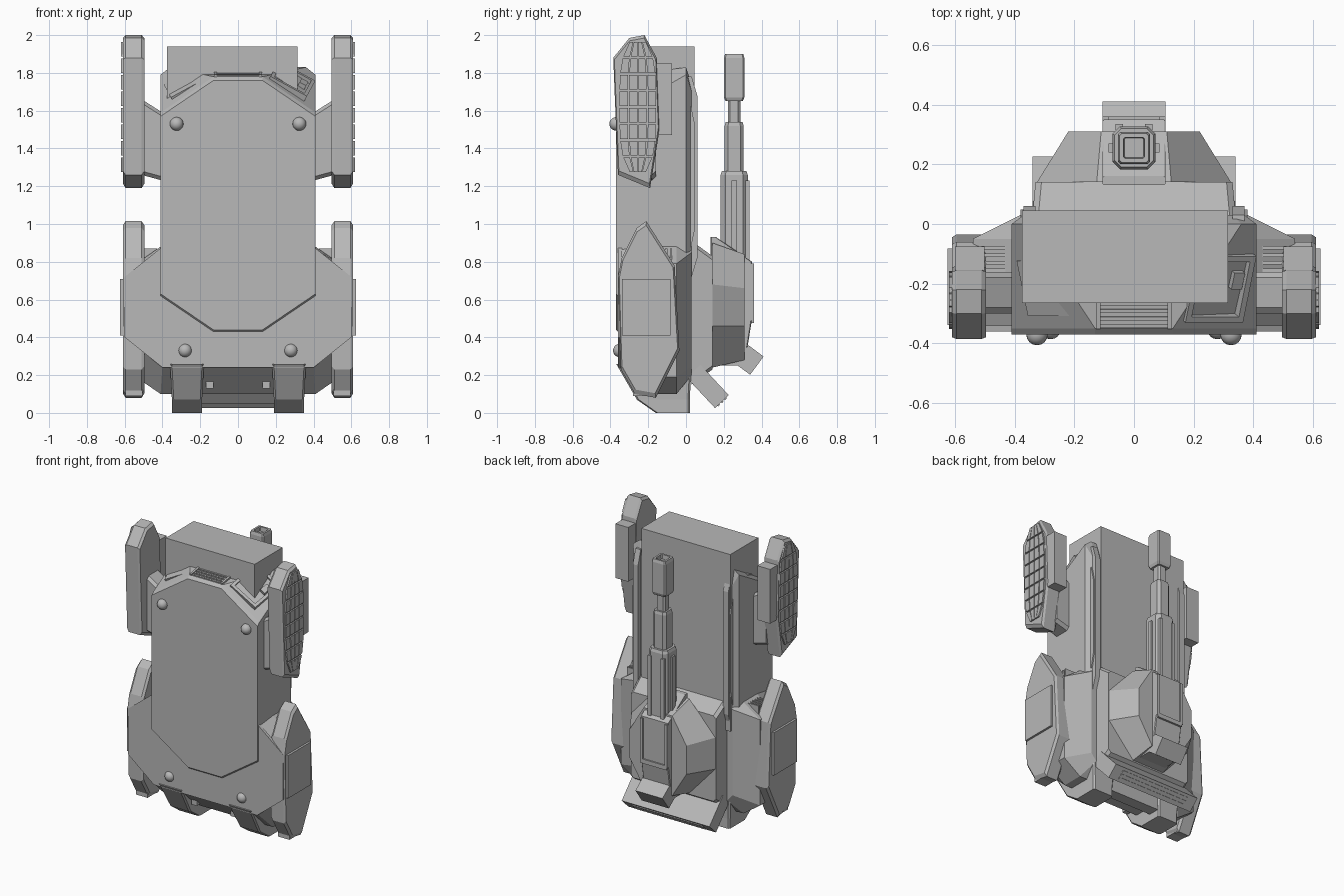
import bpy, bmesh
from mathutils import Matrix, Euler

if "Cube" in bpy.data.objects:
    bpy.data.objects.remove(bpy.data.objects["Cube"])

grey = bpy.data.materials.new("plain grey")
grey.use_nodes = True
colour = (.48, .48, .48, 1)
grey.diffuse_color = colour
grey.node_tree.nodes["Principled BSDF"].inputs["Base Color"].default_value = colour

FLOOR, DECK = -.37, .03
GUN_Y = .255


def finish(name, bm, mirror=False):
    bmesh.ops.recalc_face_normals(bm, faces=bm.faces)
    mesh = bpy.data.meshes.new(name)
    bm.to_mesh(mesh)
    bm.free()
    mesh.materials.append(grey)
    part = bpy.data.objects.new(name, mesh)
    bpy.context.collection.objects.link(part)
    if mirror:
        part.modifiers.new("mirror", 'MIRROR')


def add_loft(bm, rings):
    loops = [[bm.verts.new(point) for point in ring] for ring in rings]
    for low, high in zip(loops, loops[1:]):
        for i in range(len(low)):
            bm.faces.new((low[i - 1], low[i], high[i], high[i - 1]))
    bm.faces.new(loops[0])
    bm.faces.new(loops[-1])


def loft(name, rings, mirror=False):
    bm = bmesh.new()
    add_loft(bm, rings)
    finish(name, bm, mirror)


def chamfer(centre, half, cut):
    """Rectangle with its four corners cut off, as eight flat points."""
    (u, v), (a, b), (c, d) = centre, half, cut
    quarter = [(a - c, b), (a, b - d)]
    right = quarter + [(p, -q) for p, q in reversed(quarter)]
    left = [(-p, q) for p, q in reversed(right)]
    return [(u + p, v + q) for p, q in right + left]


def shrink(outline, scale):
    u = sum(p for p, q in outline) / len(outline)
    v = sum(q for p, q in outline) / len(outline)
    return [(u + (p - u) * scale, v + (q - v) * scale) for p, q in outline]


def facing_x(x, outline):
    return [(x, u, v) for u, v in outline]


def facing_y(y, outline):
    return [(u, y, v) for u, v in outline]


def facing_z(z, outline):
    return [(u, v, z) for u, v in outline]


def pose(centre, pitch=0, roll=0):
    return Matrix.Translation(centre) @ Euler((pitch, roll, 0)).to_matrix().to_4x4()


def boxes(name, items, place=Matrix(), mirror=False):
    bm = bmesh.new()
    for centre, size in items:
        shape = Matrix.Translation(centre) @ Matrix.Diagonal((*size, 1))
        bmesh.ops.create_cube(bm, size=1, matrix=place @ shape)
    finish(name, bm, mirror)


def box(name, centre, size, pitch=0, roll=0, mirror=False):
    boxes(name, [((0, 0, 0), size)], pose(centre, pitch, roll), mirror)


# Forward hull with a sloped nose, and the off-centre block on its deck
middle = (0, 1.1)
loft("hull_front", [
    facing_y(FLOOR, chamfer(middle, (.41, .66), (.28, .19))),
    facing_y(FLOOR + .02, chamfer(middle, (.41, .68), (.28, .19))),
    facing_y(DECK - .03, chamfer(middle, (.41, .73), (.05, .04))),
    facing_y(DECK, chamfer(middle, (.37, .64), (.04, .04)))])
box("front_block", (-.03, -.11, 1.32), (.69, .31, 1.24))

# Wide rear hull: floor wings, then a body with sloped fenders
wing = chamfer((0, .56), (.6, .32), (.2, .16))
loft("floor_wings", [facing_y(FLOOR + .01, wing), facing_y(FLOOR + .03, wing)])
body = chamfer((0, .49), (.54, .39), (.13, .09))
loft("rear_body", [
    facing_y(FLOOR + .01, chamfer((0, .56), (.5, .31), (.1, .15))),
    facing_y(-.2, body),
    facing_y(-.05, body),
    facing_y(DECK, chamfer((0, .55), (.38, .35), (.04, .05)))])

# Rear feet with ribs, and the recessed plate between them
loft("rear_foot", [
    facing_z(0, chamfer((.27, -.07), (.08, .09), (.01, .01))),
    facing_z(.07, chamfer((.27, -.12), (.08, .14), (.01, .01))),
    facing_z(.26, chamfer((.27, -.17), (.09, .2), (.01, .01)))], mirror=True)
boxes("foot_ribs", [((.27, -.11 - i / 50, .02 + i / 50), (.15, .14, .01)) for i in range(3)],
      mirror=True)
loft("rear_recess", [
    facing_z(.05, chamfer((0, -.03), (.2, .04), (.01, .01))),
    facing_z(.26, chamfer((0, -.12), (.2, .13), (.01, .01)))])
box("rear_piston", (.15, -.25, .18), (.04, .04, .1), mirror=True)

# Round bolts on the floor
for name, x, y, z in (("upper_bolt", .325, FLOOR, 1.53), ("lower_bolt", .28, FLOOR + .02, .33)):
    bm = bmesh.new()
    bmesh.ops.create_uvsphere(bm, u_segments=16, v_segments=10, radius=.036,
                              matrix=pose((x, y, z)))
    for face in bm.faces:
        face.smooth = True
    finish(name, bm, mirror=True)

# Nose grille, hatch frame and the plain panel opposite
bars = [((0, i / 40, 0), (.24, .012, .03)) for i in range(-2, 3)]
ends = [((s * .12, 0, 0), (.015, .12, .04)) for s in (-1, 1)]
boxes("nose_grille", bars + ends, pose((0, -.29, 1.78), pitch=.15))
frame = [((s * .1, 0, 0), (.02, .24, .05)) for s in (-1, 1)]
frame += [((0, s * .11, 0), (.22, .02, .05)) for s in (-1, 1)]
frame += [((.06, .03, 0), (.04, .06, .05))]
boxes("nose_hatch", frame, pose((.28, -.21, 1.75), pitch=.4, roll=.5))
box("nose_panel", (-.28, -.21, 1.74), (.2, .2, .03), pitch=.4, roll=-.5)

# Deck rails and fender vents
for name, inner, outer, scale in (("deck_rail", .33, .37, 1), ("rail_panel", .36, .38, .7)):
    outline = chamfer((.02, 1.25), (.04 * scale, .53 * scale), (.03 * scale, .1))
    loft(name, [facing_x(inner, outline), facing_x(outer, outline)], mirror=True)
boxes("fender_vents", [((.47, -.13 + i / 40, .83), (.08, .012, .08)) for i in range(-2, 3)],
      mirror=True)

# Track pods: bevelled shells, the upper one with a raked lower end
upper = [(-.3, 1.985), (-.22, 2), (-.155, 1.88), (-.14, 1.5),
         (-.19, 1.19), (-.36, 1.26), (-.38, 1.75), (-.385, 1.88)]
lower = [(-.26, .98), (-.21, 1.015), (-.06, .78), (-.035, .33),
         (-.16, .08), (-.27, .1), (-.345, .23), (-.36, .72), (-.34, .82)]
for name, outline in (("upper_pod", upper), ("lower_pod", lower)):
    inset = shrink(outline, .95)
    loft(name, [facing_x(.495, inset), facing_x(.51, outline),
                facing_x(.595, outline), facing_x(.61, inset)], mirror=True)


# Raised tread pads, narrowing towards both ends of the upper pod
def tread_point(column, row):
    t = row / 4 - 1
    width = .1 * (1 - .6 * t ** 4)
    return (-.255 + width * (column / 2 - 1), 1.62 + .35 * t)


bm = bmesh.new()
gap = .06
for row in range(8):
    for column in range(4):
        near, far = column + gap, column + 1 - gap
        low, high = row + gap, row + 1 - gap
        pad = [tread_point(near, low), tread_point(far, low),
               tread_point(far, high), tread_point(near, high)]
        add_loft(bm, [facing_x(.6, pad), facing_x(.62, pad)])
finish("tread_pads", bm, mirror=True)

# Pod mounts, covers and cleats
box("pod_bracket", (.55, -.13, 1.66), (.1, .11, .38), mirror=True)
loft("pod_strut", [
    facing_x(.4, chamfer((-.23, 1.41), (.07, .18), (.02, .02))),
    facing_x(.51, chamfer((-.23, 1.46), (.07, .2), (.02, .02)))], mirror=True)
box("pod_cover", (.59, -.21, .56), (.07, .255, .3), mirror=True)
box("pod_cleat", (.55, -.22, .15), (.09, .12, .12), mirror=True)

# Turret collar, faceted shell and central housing
loft("turret_collar", [
    facing_y(DECK, chamfer((0, .53), (.34, .38), (.02, .02))),
    facing_y(.14, chamfer((0, .53), (.33, .3), (.02, .02)))])
loft("turret_shell", [
    facing_y(.14, chamfer((0, .57), (.325, .33), (.2, .22))),
    facing_y(.31, chamfer((0, .56), (.22, .28), (.11, .18)))])
loft("turret_housing", [
    facing_z(z, chamfer((0, .13 + depth / 2), (.105, depth / 2), (.005, .005)))
    for z, depth in ((.25, .18), (.5, .22), (.8, .22), (.93, .03))])
box("turret_tail", (0, .335, .28), (.21, .1, .12), pitch=-.64)
cheeks = [((s * .095, .345, .64), (.02, .03, .3)) for s in (-1, 1)]
boxes("gun_cradle", cheeks + [((0, .345, .49), (.2, .03, .03))])

# Tilted rear flap with ribs on its outer edge
tilt = pose((0, .115, .14), pitch=-.82)
boxes("rear_flap", [((0, 0, 0), (.68, .22, .1))], tilt)
boxes("flap_ribs", [((0, .11, i / 40), (.54, .012, .012)) for i in (-1, 0, 1)], tilt)

# Stepped cannon: eight-sided sections, each with tapered ends and a bore
for name, bottom, top, radius, cut in (
        ("cannon_sleeve", .5, 1.28, .072, .35), ("cannon_barrel", 1.25, 1.54, .05, .35),
        ("cannon_neck", 1.5, 1.7, .033, .35), ("cannon_muzzle", 1.65, 1.9, .054, .15)):
    steps = ((bottom, .85), (bottom + .02, 1), (top - .02, 1),
             (top, .9), (top, .65), (top - .03, .6))
    loft(name, [facing_z(z, chamfer((0, GUN_Y), [radius * s] * 2, [radius * s * cut] * 2))
                for z, s in steps])
boxes("sleeve_ribs", [((.05, GUN_Y + .07, 1), (.025, .02, .46)),
                      ((.07, GUN_Y, 1), (.03, .03, .46))], mirror=True)
